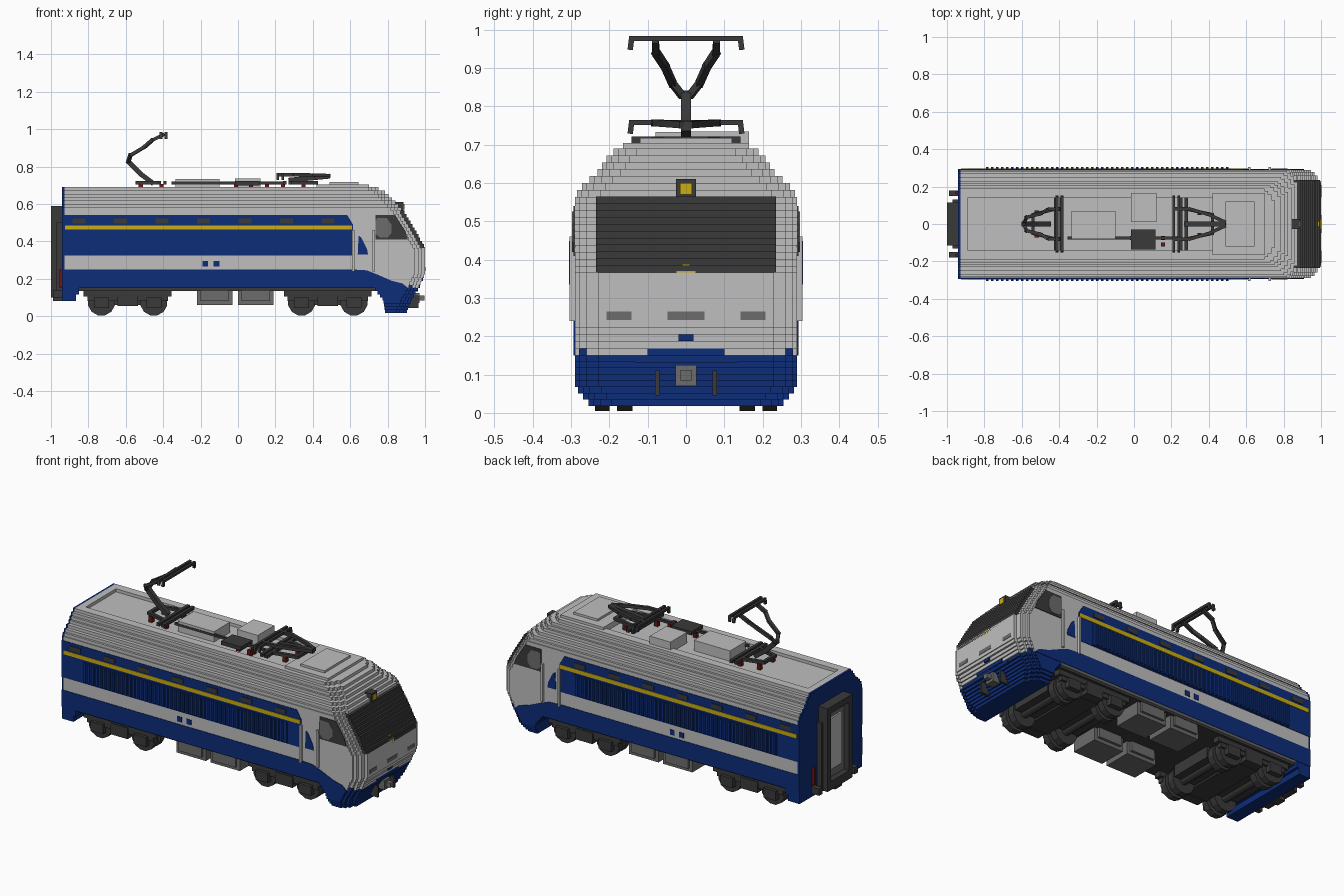
import bpy, bmesh, math
from mathutils import Vector

cube = bpy.data.objects.get("Cube")
if cube:
    bpy.data.objects.remove(cube, do_unlink=True)


def material(name, rgb):
    m = bpy.data.materials.new(name)
    m.use_nodes = True
    m.diffuse_color = (*rgb, 1)
    m.node_tree.nodes["Principled BSDF"].inputs["Base Color"].default_value = (*rgb, 1)
    return m


GREY = material("light grey", (0.52, 0.52, 0.52))
BLUE = material("deep blue", (0.004, 0.025, 0.19))
YELLOW = material("yellow", (0.60, 0.42, 0.005))
DARK = material("dark grey", (0.042, 0.042, 0.042))
MID = material("mid grey", (0.15, 0.15, 0.15))
RED = material("dark red", (0.16, 0.008, 0.008))


def finish(name, bm, *mats):
    bmesh.ops.recalc_face_normals(bm, faces=bm.faces)
    me = bpy.data.meshes.new(name)
    bm.to_mesh(me)
    bm.free()
    for m in mats:
        me.materials.append(m)
    ob = bpy.data.objects.new(name, me)
    bpy.context.collection.objects.link(ob)
    return ob


def prism(bm, pts, offset, mat=0):
    """Extrude a closed loop of 3D points along an offset vector."""
    lo = [bm.verts.new(p) for p in pts]
    hi = [bm.verts.new(Vector(p) + Vector(offset)) for p in pts]
    n = len(pts)
    faces = [bm.faces.new(lo), bm.faces.new(hi)]
    faces += [bm.faces.new((lo[i], lo[(i + 1) % n], hi[(i + 1) % n], hi[i])) for i in range(n)]
    for f in faces:
        f.material_index = mat


def add_box(bm, x0, x1, y0, y1, z0, z1, mat=0):
    prism(bm, [(x0, y0, z0), (x1, y0, z0), (x1, y1, z0), (x0, y1, z0)], (0, 0, z1 - z0), mat)


def boxes(name, mat, items, mirror=False):
    bm = bmesh.new()
    for x0, x1, y0, y1, z0, z1 in items:
        add_box(bm, x0, x1, y0, y1, z0, z1)
        if mirror:
            add_box(bm, x0, x1, -y1, -y0, z0, z1)
    return finish(name, bm, mat)


def side_plates(name, mat, pts, y0, y1):
    """Flat x-z outline placed on both sides."""
    bm = bmesh.new()
    for s in (1, -1):
        prism(bm, [(x, s * y0, z) for x, z in pts], (0, s * (y1 - y0), 0))
    return finish(name, bm, mat)


def bars(name, mat, paths, r=0.009):
    """Square bars along point paths."""
    bm = bmesh.new()
    for path in paths:
        for a, b in zip(path, path[1:]):
            a, b = Vector(a), Vector(b)
            d = (b - a).normalized()
            u = d.cross(Vector((0, 0, 1)) if abs(d.z) < 0.9 else Vector((0, 1, 0))).normalized() * r
            v = d.cross(u).normalized() * r
            a, b = a - d * r * 0.8, b + d * r * 0.8
            prism(bm, [a + u + v, a - u + v, a - u - v, a + u - v], b - a)
    return finish(name, bm, mat)


def lerp(table, z):
    if z <= table[0][0]:
        return table[0][1]
    for (z0, a), (z1, b) in zip(table, table[1:]):
        if z <= z1:
            return a + (b - a) * (z - z0) / (z1 - z0)
    return table[-1][1]


WIDTH = [(0.02, 0.25), (0.07, 0.29), (0.565, 0.29), (0.60, 0.265), (0.62, 0.235), (0.66, 0.21), (0.695, 0.175)]
NOSE = [(0.02, 0.90), (0.10, 0.935), (0.15, 0.965), (0.20, 0.985), (0.22, 1.0), (0.36, 1.0), (0.40, 0.975),
        (0.44, 0.955), (0.49, 0.925), (0.53, 0.90), (0.57, 0.877), (0.60, 0.85), (0.63, 0.82),
        (0.66, 0.79), (0.68, 0.755), (0.70, 0.70)]
REAR = -0.94


def slab(bm, x0, z0, z1, mat=0, w=None, nose=None):
    """One body layer with stepped nose corners."""
    zm = (z0 + z1) / 2
    w = w or lerp(WIDTH, zm)
    n = nose or lerp(NOSE, zm)
    half = [(n, w - 0.06), (n - 0.018, w - 0.06), (n - 0.018, w - 0.03),
            (n - 0.036, w - 0.03), (n - 0.036, w - 0.012), (n - 0.055, w - 0.012), (n - 0.055, w), (x0, w)]
    pts = half + [(x, -y) for x, y in reversed(half)]
    prism(bm, [(x, y, z0) for x, y in pts], (0, 0, z1 - z0), mat)


# Body shell: stacked layers, open recess in the roof, blue end wall
bm = bmesh.new()
STEP = 0.018
for i in range(30):
    z0 = 0.15 + i * STEP
    z1, w = z0 + STEP, lerp(WIDTH, z0 + STEP / 2)
    add_box(bm, REAR, REAR + 0.012, -w, w, z0, z1, 1)
    if z0 < 0.655:
        slab(bm, REAR + 0.012, z0, z1)
    else:
        slab(bm, 0.42, z0, z1)
        add_box(bm, REAR + 0.012, -0.89, -w, w, z0, z1)
        for s in (1, -1):
            add_box(bm, -0.89, 0.42, *sorted((s * 0.14, s * w)), z0, z1)
finish("body_shell", bm, GREY, BLUE)
boxes("roof_hump", GREY, [(0.42, 0.70, -0.165, 0.165, 0.69, 0.705), (0.49, 0.645, -0.12, 0.12, 0.705, 0.718)])

# Front skirt and rear skirt
bm = bmesh.new()
for i in range(8):
    z0 = 0.018 + i * 0.0165
    slab(bm, lerp([(0.02, 0.785), (0.08, 0.775), (0.15, 0.72)], z0), z0, z0 + 0.0165)
finish("front_skirt", bm, BLUE)
boxes("rear_skirt", BLUE, [(REAR, -0.865, -0.29, 0.29, 0.08, 0.15), (-0.865, -0.85, -0.29, 0.29, 0.115, 0.15)])
bm = bmesh.new()
for z0, h in ((0.15, 0.10), (0.132, 0.135)):
    add_box(bm, 0.93, lerp(NOSE, z0 + 0.009) + 0.004, -h, h, z0, z0 + 0.018)
for s in (1, -1):
    add_box(bm, 0.9, 0.934, *sorted((s * 0.245, s * 0.2795)), 0.15, 0.168)
finish("front_blue_wave", bm, BLUE)

# Side livery
Y = 0.2895
side_plates("lower_blue_band", BLUE, [(REAR, 0.15), (0.91, 0.15), (0.88, 0.175), (0.82, 0.19), (0.74, 0.225),
                                      (0.69, 0.245), (0.61, 0.25), (REAR, 0.25)], Y, 0.293)
side_plates("upper_blue_band", BLUE, [(REAR, 0.325), (0.615, 0.325), (0.615, 0.49), (0.585, 0.54), (REAR, 0.54)], Y, 0.293)
side_plates("yellow_stripe", YELLOW, [(-0.925, 0.463), (0.61, 0.463), (0.61, 0.486), (-0.925, 0.486)], Y, 0.296)
side_plates("door_wedge", BLUE, [(0.64, 0.33), (0.695, 0.33), (0.69, 0.36), (0.66, 0.42), (0.645, 0.43)], Y, 0.293)
boxes("upper_windows", DARK, [(-0.885 + i * 0.222, -0.815 + i * 0.222, Y, 0.297, 0.497, 0.523) for i in range(7)], True)
boxes("grille_panel", BLUE, [(-0.795, 0.525, Y, 0.298, 0.33, 0.452)], True)
boxes("grille_ribs", BLUE, [(-0.79 + i * 0.0267, -0.777 + i * 0.0267, 0.297, 0.305, 0.335, 0.448) for i in range(49)], True)
boxes("door_rails", GREY, [(x, x + 0.012, Y, 0.304, 0.24, 0.46) for x in (0.61, 0.72)], True)
boxes("side_data_marks", BLUE, [(x, x + 0.03, Y, 0.293, 0.265, 0.295) for x in (-0.19, -0.13)], True)

# Cab windows
side_plates("cab_side_window", DARK, [(0.735, 0.41), (0.908, 0.41), (0.895, 0.455), (0.865, 0.50), (0.84, 0.54), (0.735, 0.54)], Y, 0.294)
side_plates("cab_side_glass", MID, [(0.735, 0.44), (0.76, 0.42), (0.80, 0.42), (0.82, 0.445), (0.82, 0.49),
                                    (0.795, 0.525), (0.745, 0.525), (0.735, 0.51)], 0.293, 0.297)
bm = bmesh.new()
for i in range(11, 23):
    z0 = 0.15 + i * STEP
    if z0 < 0.55:
        n, h = lerp(NOSE, z0 + STEP / 2), 0.222 if i == 11 else 0.235
        add_box(bm, n - 0.035, n + (0.004 if n < 0.996 else 0), -h, h, max(z0, 0.338), z0 + STEP + 0.001)
finish("windshield", bm, DARK)

# Nose details
boxes("top_headlight_case", DARK, [(0.82, 0.885, -0.026, 0.026, 0.56, 0.61)])
boxes("top_headlight", YELLOW, [(0.83, 0.889, -0.016, 0.016, 0.57, 0.60)])
boxes("front_yellow_plate", YELLOW, [(0.97, 1.0, -0.02, 0.02, 0.337, 0.352), (0.96, 0.998, -0.025, 0.025, 0.352, 0.37),
                                     (0.96, 0.99, -0.01, 0.01, 0.37, 0.388)])
boxes("nose_lamps", MID, [(0.97, 1.002, y - h, y + h, 0.242, 0.264) for y, h in ((-0.175, 0.033), (0, 0.048), (0.175, 0.033))])
boxes("nose_blue_plate", BLUE, [(0.96, 0.99, -0.02, 0.02, 0.188, 0.208)])
boxes("front_coupler", MID, [(0.90, 0.97, -0.027, 0.027, 0.07, 0.125), (0.96, 0.998, -0.014, 0.014, 0.085, 0.112)])
boxes("front_hoses", DARK, [(0.90, 0.965, 0.069, 0.081, 0.045, 0.11)], True)

# Rear gangway and end fittings
boxes("gangway_frame", DARK, [(-1.0, -0.94, 0.085, 0.115, 0.12, 0.56), (-0.97, -0.94, 0.115, 0.13, 0.1, 0.5)], True)
boxes("gangway_crossbars", DARK, [(-1.0, -0.94, -0.115, 0.115, 0.55, 0.588), (-1.0, -0.94, -0.115, 0.115, 0.10, 0.15)])
boxes("gangway_door", MID, [(-0.965, -0.94, -0.086, 0.086, 0.15, 0.55)])
boxes("gangway_door_panel", GREY, [(-0.975, -0.96, -0.055, 0.055, 0.2, 0.5)])
boxes("rear_buffers", DARK, [(-0.99, -0.94, 0.15, 0.18, 0.10, 0.14)], True)
boxes("rear_hoses", RED, [(-0.955, -0.94, 0.16, 0.175, 0.15, 0.25)], True)
boxes("rear_coupler", DARK, [(-0.99, -0.94, -0.03, 0.03, 0.08, 0.11)])

# Underframe and equipment boxes
boxes("underframe", DARK, [(-0.86, 0.78, -0.27, 0.27, 0.135, 0.152)])
boxes("equipment_boxes", MID, [(x, x + 0.19, 0.09, 0.255, 0.06, 0.14) for x in (-0.22, 0.0)], True)
boxes("equipment_lids", MID, [(x + 0.02, x + 0.17, 0.075, 0.268, 0.08, 0.14) for x in (-0.22, 0.0)], True)

# Bogies
for label, cx in (("rear", -0.59), ("front", 0.48)):
    boxes(label + "_bogie_side_frames", DARK, [
        (cx - 0.235, cx + 0.235, 0.215, 0.255, 0.105, 0.135), (cx - 0.215, cx + 0.215, 0.22, 0.25, 0.08, 0.11),
        (cx - 0.055, cx + 0.055, 0.205, 0.26, 0.055, 0.12), (cx - 0.18, cx - 0.10, 0.235, 0.268, 0.045, 0.10),
        (cx + 0.10, cx + 0.18, 0.235, 0.268, 0.045, 0.10)], True)
    boxes(label + "_bogie_core", DARK, [(cx - 0.21, cx + 0.21, -0.13, 0.13, 0.07, 0.14),
                                        (cx - 0.07, cx + 0.07, -0.21, 0.21, 0.06, 0.14)])
    bm = bmesh.new()
    for dx in (-0.14, 0.14):
        for s in (1, -1):
            for r, y0, y1 in ((0.074, 0.14, 0.18), (0.074, 0.2, 0.238), (0.05, 0.18, 0.2), (0.025, 0, 0.14)):
                ring = [(cx + dx + r * math.cos(a), s * y0, 0.076 + r * math.sin(a))
                        for a in [math.radians(15 + 30 * k) for k in range(12)]]
                prism(bm, ring, (0, s * (y1 - y0), 0))
    finish(label + "_bogie_wheels", bm, DARK)

# Roof equipment
boxes("roof_boxes", GREY, [(-0.335, -0.10, -0.08, 0.07, 0.65, 0.733), (-0.015, 0.12, 0.012, 0.165, 0.65, 0.735)])
boxes("roof_switch", DARK, [(-0.015, 0.115, -0.135, -0.03, 0.70, 0.722)])
bars("roof_bus_bar", DARK, [[(-0.35, -0.075, 0.712), (0.24, -0.075, 0.712)]], 0.007)
boxes("insulators", RED, [(x - 0.011, x + 0.011, y - 0.011, y + 0.011, 0.65, 0.708) for x, y in
                          ((-0.01, -0.075), (0.07, -0.09), (0.155, -0.075), (0.155, -0.11), (0.24, -0.075), (0.35, 0.06),
                           (0.35, -0.06), (-0.52, 0.06), (-0.52, -0.06), (-0.41, 0.08), (-0.41, -0.08))])


def base(name, x0, x1):
    bars(name, DARK, [[(x0, s * 0.05, 0.713), (x1, s * 0.08, 0.713)] for s in (1, -1)]
         + [[(x, -0.135, 0.713), (x, 0.135, 0.713)] for x in (x1, x1 + 0.03 * (1 if x1 < 0 else -1))]
         + [[(x0, -0.05, 0.713), (x0, 0.05, 0.713)]])


# Raised rear pantograph
base("rear_pantograph_base", -0.54, -0.42)
bars("rear_pantograph_arm", DARK, [[(-0.46, 0, 0.715), (-0.52, 0, 0.76), (-0.585, 0, 0.825)]], 0.013)
bars("rear_pantograph_fork", DARK, [[(-0.585, s * 0.012, 0.83), (-0.575, s * 0.035, 0.86), (-0.50, s * 0.055, 0.905),
                                     (-0.46, s * 0.078, 0.94), (-0.40, s * 0.08, 0.97)] for s in (1, -1)])
for label, x, z in (("rear", -0.40, 0.977), ("front", 0.225, 0.758)):
    bars(label + "_pantograph_head", DARK, [[(x + d, -0.145, z - 0.024), (x + d, -0.142, z), (x + d, 0.142, z), (x + d, 0.145, z - 0.024)]
                                            for d in (-0.012, 0.015)], 0.007)

# Folded front pantograph
base("front_pantograph_base", 0.42, 0.28)
bars("front_pantograph_arm", DARK, [[(0.28, 0, 0.728), (0.48, 0, 0.748)]], 0.013)
bars("front_pantograph_fork", DARK, [[(0.485, s * 0.012, 0.752), (0.40, s * 0.05, 0.755), (0.30, s * 0.08, 0.757),
                                      (0.225, s * 0.082, 0.757)] for s in (1, -1)])
